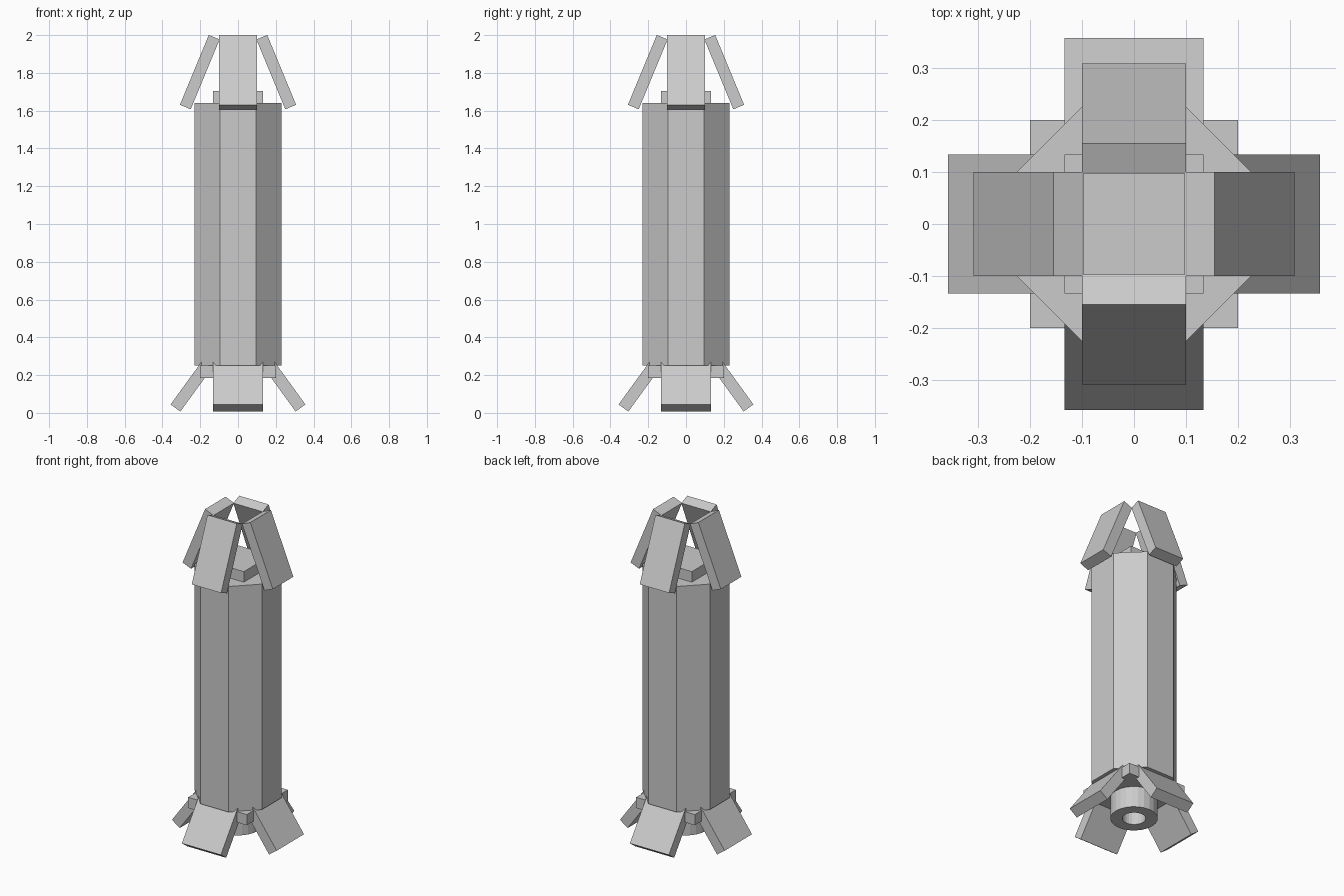
import bpy, bmesh, math
from mathutils import Matrix

if "Cube" in bpy.data.objects:
    bpy.data.objects.remove(bpy.data.objects["Cube"], do_unlink=True)

grey = bpy.data.materials.new("plain grey")
grey.use_nodes = True
COLOR = (0.6, 0.6, 0.6, 1)
grey.diffuse_color = COLOR
grey.node_tree.nodes["Principled BSDF"].inputs["Base Color"].default_value = COLOR


def finish(name, bm):
    bmesh.ops.recalc_face_normals(bm, faces=bm.faces)
    mesh = bpy.data.meshes.new(name)
    bm.to_mesh(mesh)
    bm.free()
    mesh.materials.append(grey)
    obj = bpy.data.objects.new(name, mesh)
    bpy.context.collection.objects.link(obj)
    return obj


def box(name, size, matrix):
    bm = bmesh.new()
    bmesh.ops.create_cube(bm, size=1)
    bmesh.ops.transform(bm, matrix=matrix @ Matrix.Diagonal((*size, 1)), verts=bm.verts)
    return finish(name, bm)


def lathe(name, profile, sides):
    """Spin a closed (radius, z) profile around the z axis."""
    bm = bmesh.new()
    verts = [bm.verts.new((r, 0, z)) for r, z in profile]
    edges = [bm.edges.new((verts[i], verts[(i + 1) % len(verts)])) for i in range(len(verts))]
    bmesh.ops.spin(bm, geom=verts + edges, cent=(0, 0, 0), axis=(0, 0, 1),
                   angle=math.tau, steps=sides, use_duplicate=False)
    bmesh.ops.remove_doubles(bm, verts=bm.verts, dist=1e-4)
    return finish(name, bm)


# Octagonal body with flat sides facing the axes
bm = bmesh.new()
radius = 0.23 / math.cos(math.pi / 8)
bmesh.ops.create_cone(bm, cap_ends=True, segments=8, radius1=radius, radius2=radius, depth=1.39,
                      matrix=Matrix.Translation((0, 0, 0.945)) @ Matrix.Rotation(math.pi / 8, 4, 'Z'))
finish("body", bm)

# Square plates on the top and bottom of the body
box("top_plate", (0.266, 0.266, 0.065), Matrix.Translation((0, 0, 1.6725)))
box("bottom_plate", (0.4, 0.4, 0.066), Matrix.Translation((0, 0, 0.218)))

# Hollow nozzle
lathe("nozzle", [(0.133, 0.2), (0.133, 0.055), (0.066, 0.055), (0.066, 0.2)], 24)

# Four leaning panels above and four splayed fins below
for i, side in enumerate(("left", "back", "right", "front")):
    turn = Matrix.Rotation(i * math.pi / 2, 4, 'Z')
    lean = Matrix.Rotation(math.radians(-22.5), 4, 'Y')
    box(f"upper_panel_{side}", (0.062, 0.2, 0.4),
        turn @ Matrix.Translation((0.2025, 0, 1.804)) @ lean)
    splay = Matrix.Rotation(math.radians(-36), 4, 'Y')
    foot = Matrix.Translation((0.331, 0, 0.026))
    box(f"lower_fin_{side}", (0.064, 0.266, 0.3),
        turn @ foot @ splay @ Matrix.Translation((0, 0, 0.15)))
